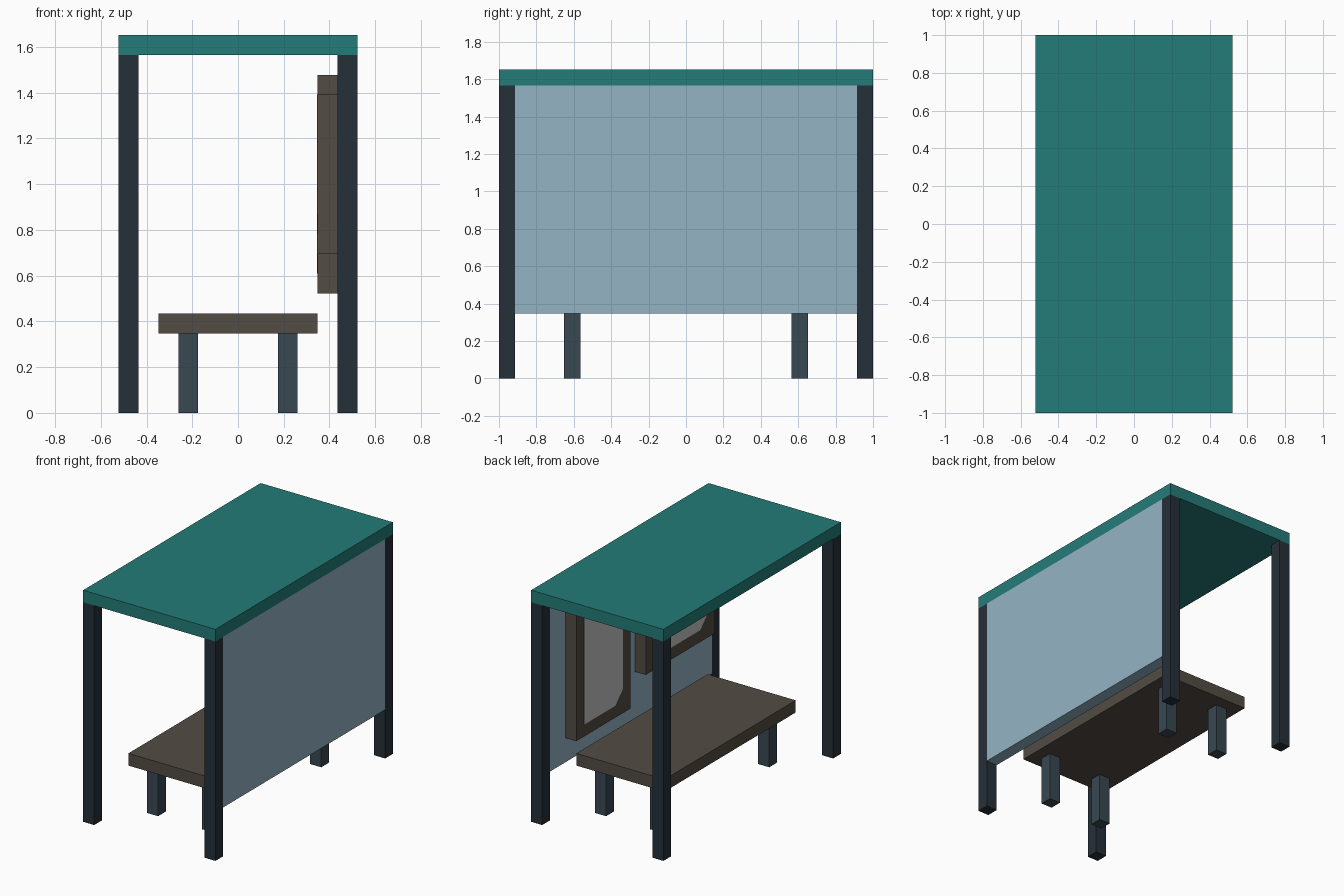
import bpy, bmesh

U = 2 / 23  # module size: every part sits on this grid

cube = bpy.data.objects.get("Cube")
if cube:
    bpy.data.objects.remove(cube)


def linear(c):
    c /= 255
    return c / 12.92 if c <= 0.04045 else ((c + 0.055) / 1.055) ** 2.4


def material(name, r, g, b):
    mat = bpy.data.materials.new(name)
    mat.use_nodes = True
    col = (linear(r), linear(g), linear(b), 1)
    mat.diffuse_color = col
    mat.node_tree.nodes["Principled BSDF"].inputs["Base Color"].default_value = col
    return mat


TEAL = material("teal", 36, 124, 121)
DARK = material("dark_steel", 37, 48, 57)
STEEL = material("grey_steel", 56, 72, 81)
BROWN = material("brown", 82, 76, 67)
GLASS = material("pale_blue", 148, 180, 197)
PAPER = material("light_grey", 196, 196, 196)


def finish(name, bm, mat):
    bmesh.ops.recalc_face_normals(bm, faces=bm.faces)
    mesh = bpy.data.meshes.new(name)
    bm.to_mesh(mesh)
    bm.free()
    mesh.materials.append(mat)
    obj = bpy.data.objects.new(name, mesh)
    bpy.context.collection.objects.link(obj)
    return obj


def box(name, xs, ys, zs, mat):
    """Box from (min, max) ranges in modules."""
    bm = bmesh.new()
    bmesh.ops.create_cube(bm, size=1)
    for v in bm.verts:
        for i, (lo, hi) in enumerate((xs, ys, zs)):
            v.co[i] = (hi if v.co[i] > 0 else lo) * U
    return finish(name, bm, mat)


def poster(name, y0, y1, z0, z1):
    """Thin sheet on the inner face of a frame, with one cut lower corner."""
    bm = bmesh.new()
    outline = [(y0, z0 + 1), (y0 + 1, z0), (y1, z0), (y1, z1), (y0, z1)]
    face = bm.faces.new([bm.verts.new((4 * U, y * U, z * U)) for y, z in outline])
    ext = bmesh.ops.extrude_face_region(bm, geom=[face])["geom"]
    for v in ext:
        if isinstance(v, bmesh.types.BMVert):
            v.co.x -= 0.003
    return finish(name, bm, PAPER)


# Roof and side wall
box("roof", (-6, 6), (-11.5, 11.5), (18, 19), TEAL)
box("side_wall", (5, 6), (-10.5, 10.5), (4, 18), GLASS)

# Corner posts and bench legs
for sx, side in ((-1, "right"), (1, "left")):
    for sy, end in ((-1, "front"), (1, "back")):
        x, y = 5.5 * sx, 11 * sy
        box(f"post_{end}_{side}", (x - .5, x + .5), (y - .5, y + .5), (0, 18), DARK)
        x, y = 2.5 * sx, 7 * sy
        box(f"bench_leg_{end}_{side}", (x - .5, x + .5), (y - .5, y + .5), (0, 4), STEEL)

# Bench seat
box("bench_seat", (-4, 4), (-8.5, 8.5), (4, 5), BROWN)

# Notice boards on the inside of the wall
for name, y0, y1, z0, z1 in (("tall", 1.5, 8.5, 6, 17), ("wide", -9.5, -0.5, 8, 16)):
    box(f"{name}_board_frame", (4, 5), (y0, y1), (z0, z1), BROWN)
    poster(f"{name}_board_poster", y0 + 1, y1 - 1, z0 + 1, z1 - 1)
